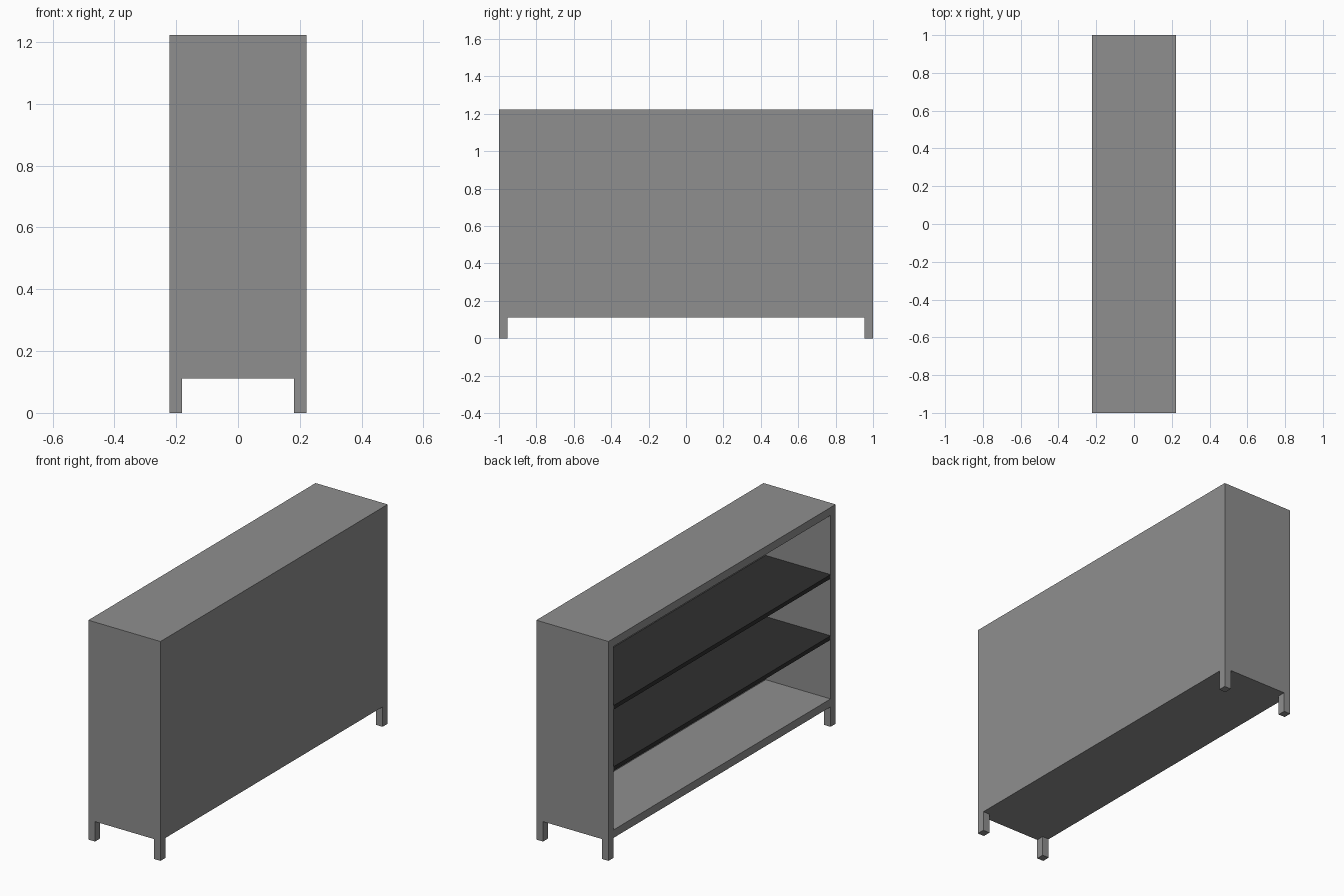
import bpy, bmesh
from mathutils import Vector

if "Cube" in bpy.data.objects:
    bpy.data.objects.remove(bpy.data.objects["Cube"])

U = 2 / 90                      # design unit: the case is 20 x 90 x 55 units
HX, HY, TOP = 10 * U, 45 * U, 55 * U
T, LEG = 2 * U, 5 * U           # board thickness, leg height
FOOT_X = 0.041                  # foot width across the depth
SHELF_T = U


def grey(name, value):
    mat = bpy.data.materials.new(name)
    mat.diffuse_color = (value, value, value, 1)
    mat.use_nodes = True
    mat.node_tree.nodes["Principled BSDF"].inputs["Base Color"].default_value = mat.diffuse_color
    return mat


def finish(bm, name, mat):
    bmesh.ops.recalc_face_normals(bm, faces=bm.faces)
    mesh = bpy.data.meshes.new(name)
    bm.to_mesh(mesh)
    bm.free()
    mesh.materials.append(mat)
    obj = bpy.data.objects.new(name, mesh)
    bpy.context.collection.objects.link(obj)


def box(lo, hi):
    bm = bmesh.new()
    bmesh.ops.create_cube(bm, size=1)
    lo, hi = Vector(lo), Vector(hi)
    for v in bm.verts:
        v.co = Vector([(lo[i] + hi[i]) / 2 + v.co[i] * (hi[i] - lo[i]) for i in range(3)])
    return bm


def push(bm, faces, offset):
    moved = bmesh.ops.extrude_discrete_faces(bm, faces=faces)["faces"]
    bmesh.ops.translate(bm, verts=list({v for f in moved for v in f.verts}), vec=offset)


frame_grey = grey("frame_grey", 0.272)
shelf_dark = grey("shelf_dark", 0.028)

# Case: one block, cut along the board thickness on every axis
bm = box((-HX, -HY, LEG), (HX, HY, TOP))
cuts = [(0, -HX + FOOT_X), (0, HX - FOOT_X), (1, -HY + T), (1, HY - T),
        (2, LEG + T), (2, TOP - T)]
for axis, pos in cuts:
    co, no = Vector((0, 0, 0)), Vector((0, 0, 0))
    co[axis], no[axis] = pos, 1
    bmesh.ops.bisect_plane(bm, geom=bm.verts[:] + bm.edges[:] + bm.faces[:],
                           plane_co=co, plane_no=no)
bm.normal_update()

# Corner feet pulled down, open side pushed in as far as the back board
centres = [(f, f.calc_center_median()) for f in bm.faces]
feet = [f for f, c in centres
        if abs(c.z - LEG) < 1e-4 and abs(c.x) > HX - FOOT_X and abs(c.y) > HY - T]
opening = [f for f, c in centres
           if abs(c.x + HX) < 1e-4 and abs(c.y) < HY - T and LEG + T < c.z < TOP - T]
push(bm, feet, (0, 0, -LEG))
push(bm, opening, (2 * HX - T, 0, 0))
bmesh.ops.dissolve_limit(bm, angle_limit=0.01, verts=bm.verts[:], edges=bm.edges[:])
finish(bm, "bookcase_frame", frame_grey)

# Two dark shelves at thirds of the inner height
floor, inner = LEG + T, TOP - LEG - 2 * T
for i, name in enumerate(("lower_shelf", "upper_shelf"), 1):
    z = floor + inner * i / 3
    finish(box((-HX, -HY + T, z - SHELF_T / 2), (HX - T, HY - T, z + SHELF_T / 2)),
           name, shelf_dark)
